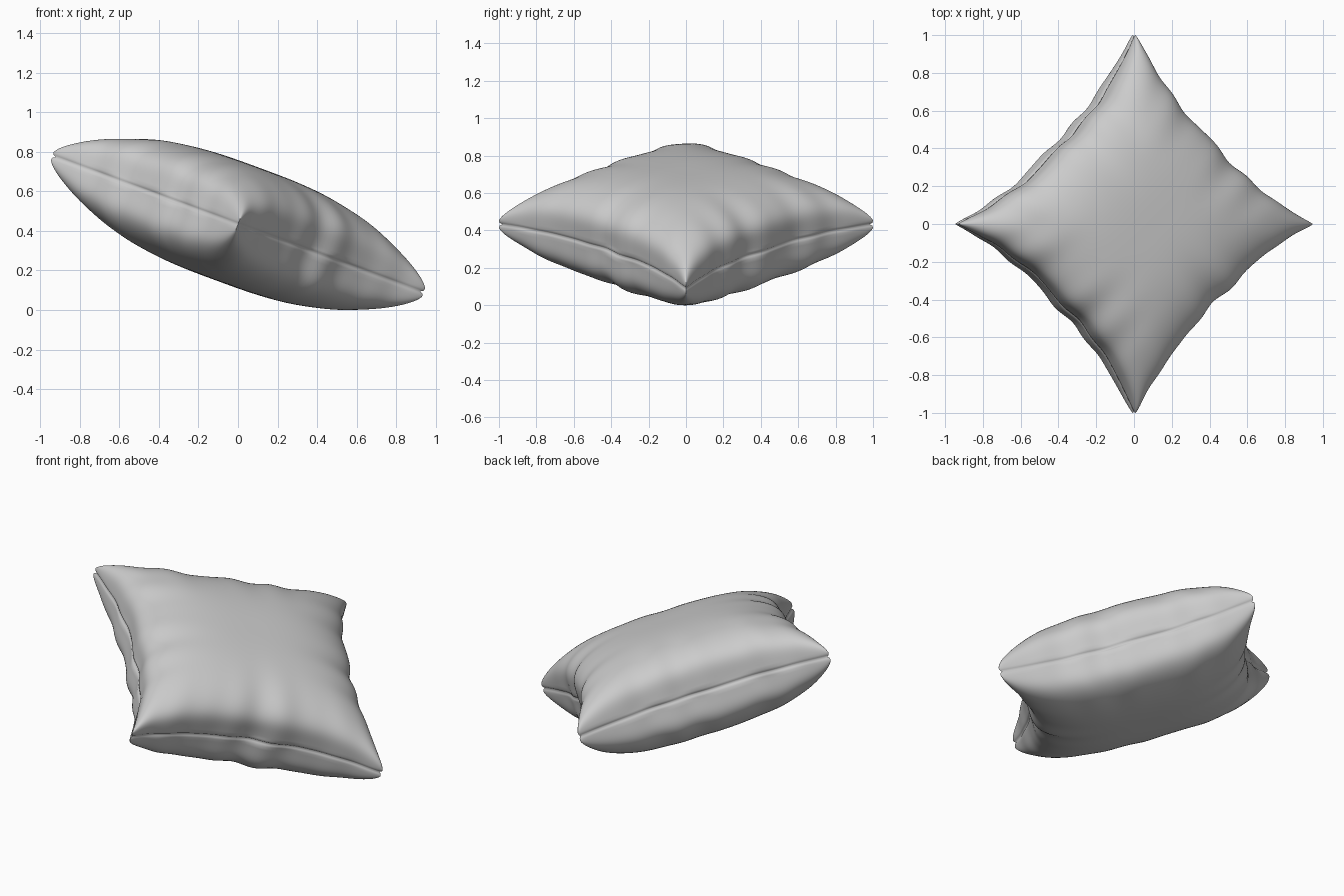
import bpy, bmesh, math, random
from mathutils import Matrix, Vector

if "Cube" in bpy.data.objects:
    bpy.data.objects.remove(bpy.data.objects["Cube"])

random.seed(4)
N = 96          # cells per panel side
HALF = 0.72     # half side of the square
THICK = 0.285   # puff height above the seam lip
LIP = 0.02      # seam lip height

# Pucker waves for each of the four edges: (frequency, phase, weight)
waves = {(a, e): [(f, random.uniform(0, 6.28), w) for f, w in ((9, .7), (15, 1.0), (22, .5))]
         for a in (0, 1) for e in (-1, 1)}


def pucker(axis, across, along, shift):
    edge = 1 if across > 0 else -1
    r = sum(w * math.sin(f * along + p + shift) for f, p, w in waves[(axis, edge)])
    return r * abs(across) ** 4 * (1 - along * along)


def pinch(across, along):
    # Edges pull in between the corners, fabric bulging slightly past the seam
    k = 0.14 + 0.045 * abs(across) ** 24
    return HALF * across * (1 - k * (1 - abs(along) ** 2.5))


def panel_point(s, t, side):
    shift = 0.0 if side > 0 else 0.9
    ps, pt = pucker(0, s, t, shift), pucker(1, t, s, shift)
    puff = max(0, (1 - abs(s) ** 3) * (1 - abs(t) ** 3)) ** 0.42
    blunt = 1 - 0.018 * abs(s * t) ** 20     # rounded corner tips
    x = pinch(s, t) * blunt + 0.006 * ps * (1 if s > 0 else -1)
    y = pinch(t, s) * blunt + 0.006 * pt * (1 if t > 0 else -1)
    h = LIP + THICK * puff * (1 + 0.04 * (ps + pt))
    return Vector((x, y, side * h))


# Top and bottom fabric panels
bm = bmesh.new()
par = [math.sin(math.pi / 2 * (2 * i / N - 1)) for i in range(N + 1)]
grids = {}
for side in (1, -1):
    g = [[bm.verts.new(panel_point(s, t, side)) for t in par] for s in par]
    grids[side] = g
    for i in range(N):
        for j in range(N):
            bm.faces.new((g[i][j], g[i + 1][j], g[i + 1][j + 1], g[i][j + 1]))

# Grooved seam joining the two panels
border = ([(i, 0) for i in range(N)] + [(N, j) for j in range(N)]
          + [(i, N) for i in range(N, 0, -1)] + [(0, j) for j in range(N, 0, -1)])
rings = [[grids[1][i][j] for i, j in border]]
for height, inset in ((0.008, 0.996), (0, 0.982), (-0.008, 0.996)):
    ring = []
    for i, j in border:
        p = (grids[1][i][j].co + grids[-1][i][j].co) / 2
        ring.append(bm.verts.new((p.x * inset, p.y * inset, height)))
    rings.append(ring)
rings.append([grids[-1][i][j] for i, j in border])
for a, b in zip(rings, rings[1:]):
    for k in range(len(border)):
        m = (k + 1) % len(border)
        bm.faces.new((a[k], a[m], b[m], b[k]))
bmesh.ops.recalc_face_normals(bm, faces=bm.faces)

# Turn onto its corner, tilt, and rest on the ground
turn = Matrix.Rotation(math.radians(20.2), 4, 'Y') @ Matrix.Rotation(math.radians(45), 4, 'Z')
bmesh.ops.transform(bm, matrix=turn, verts=bm.verts)
low = min(v.co.z for v in bm.verts)
bmesh.ops.translate(bm, vec=(0, 0, -low), verts=bm.verts)

mesh = bpy.data.meshes.new("pillow")
bm.to_mesh(mesh)
bm.free()
for p in mesh.polygons:
    p.use_smooth = True
pillow = bpy.data.objects.new("pillow", mesh)
bpy.context.collection.objects.link(pillow)
